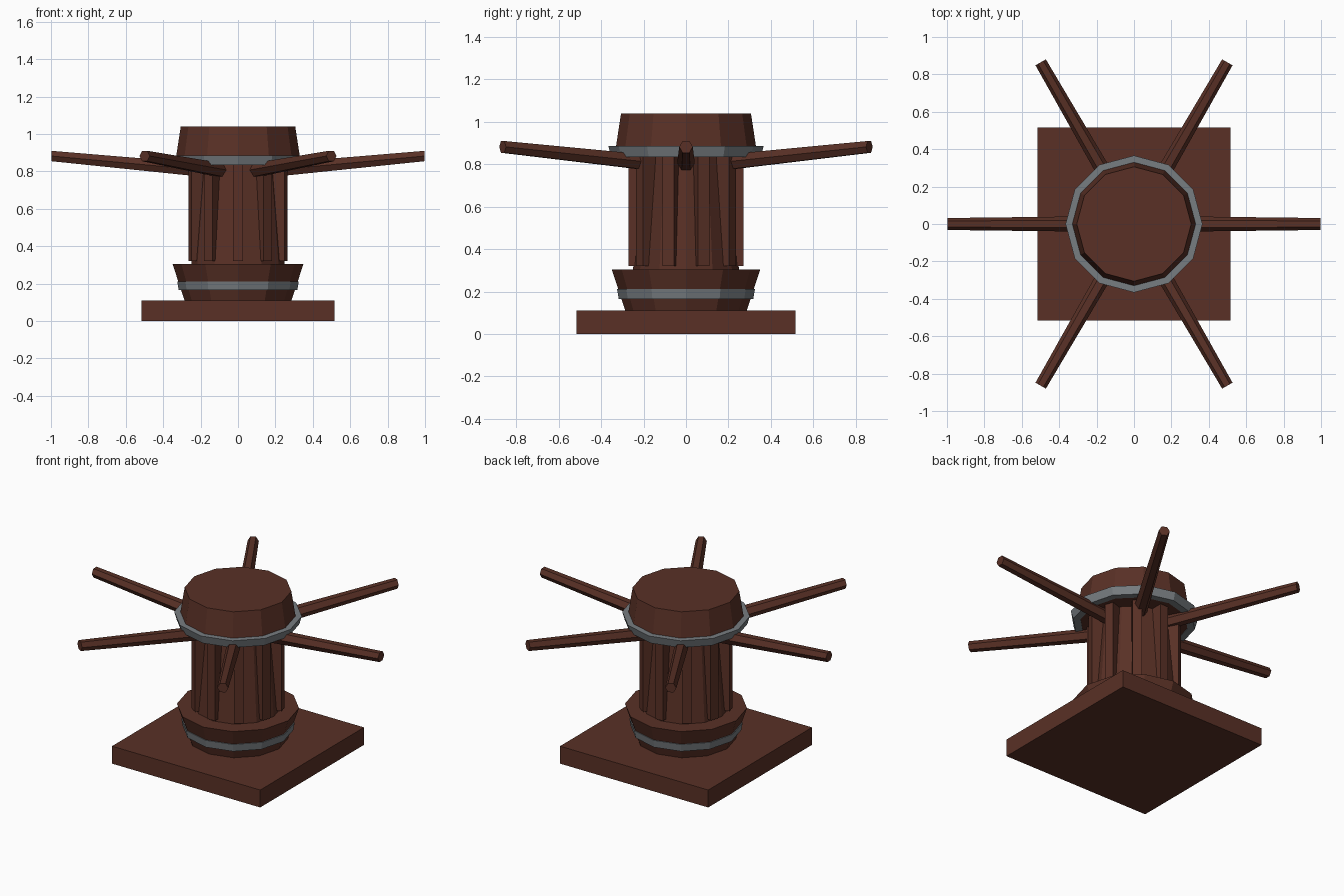
import bpy, bmesh, math
from mathutils import Matrix, Vector

cube = bpy.data.objects.get("Cube")
if cube:
    bpy.data.objects.remove(cube, do_unlink=True)


def material(name, rgb):
    m = bpy.data.materials.new(name)
    m.use_nodes = True
    m.diffuse_color = (*rgb, 1)
    bsdf = m.node_tree.nodes["Principled BSDF"]
    bsdf.inputs["Base Color"].default_value = (*rgb, 1)
    bsdf.inputs["Roughness"].default_value = 0.8
    return m


wood = material("dark brown wood", (0.100, 0.030, 0.019))
iron = material("grey iron", (0.185, 0.205, 0.220))


def finish(name, bm, mat):
    bmesh.ops.recalc_face_normals(bm, faces=bm.faces[:])
    mesh = bpy.data.meshes.new(name)
    bm.to_mesh(mesh)
    bm.free()
    mesh.materials.append(mat)
    obj = bpy.data.objects.new(name, mesh)
    bpy.context.collection.objects.link(obj)
    return obj


def box(name, size, centre, mat, angle=0):
    bm = bmesh.new()
    place = Matrix.Rotation(angle, 4, "Z") @ Matrix.Translation(centre) @ Matrix.Diagonal((*size, 1))
    bmesh.ops.create_cube(bm, size=1, matrix=place)
    return finish(name, bm, mat)


def turned(name, profile, mat, closed=False, sides=12):
    """Faceted solid from (radius, height) pairs; closed makes a hoop."""
    bm = bmesh.new()
    rings = []
    for r, z in profile:
        angles = [math.tau * i / sides for i in range(sides)]
        rings.append([bm.verts.new((r * math.cos(a), r * math.sin(a), z)) for a in angles])
    pairs = list(zip(rings, rings[1:]))
    if closed:
        pairs.append((rings[-1], rings[0]))
    else:
        bm.faces.new(rings[0])
        bm.faces.new(rings[-1])
    for low, high in pairs:
        for i in range(sides):
            j = (i + 1) % sides
            bm.faces.new((low[i], low[j], high[j], high[i]))
    return finish(name, bm, mat)


def bar(name, angle):
    """Six-sided push bar, thicker at the root and rising outward."""
    root, tip = Vector((0.15, 0, 0.803)), Vector((0.998, 0, 0.882))
    bm = bmesh.new()
    ends = []
    for centre, r in ((root, 0.042), (tip, 0.032)):
        corners = [math.tau * i / 6 for i in range(6)]
        ends.append([bm.verts.new(centre + Vector((0, r * math.cos(a), r * math.sin(a))))
                     for a in corners])
    for i in range(6):
        j = (i + 1) % 6
        bm.faces.new((ends[0][i], ends[0][j], ends[1][j], ends[1][i]))
    for end in ends:
        bm.faces.new(end)
    bm.transform(Matrix.Rotation(angle, 4, "Z"))
    return finish(name, bm, wood)


# Base and flared foot with its hoop
box("base_plate", (1.034, 1.034, 0.11), (0, 0, 0.055), wood)
turned("flared_foot", [(0.286, 0.11), (0.35, 0.305)], wood)
turned("foot_hoop", [(0.29, 0.165), (0.317, 0.165), (0.325, 0.212), (0.29, 0.212)], iron, closed=True)

# Tapered barrel with upright ribs
turned("barrel", [(0.25, 0.30), (0.205, 0.84)], wood)
for k in range(10):
    box(f"barrel_rib_{k + 1}", (0.12, 0.056, 0.525), (0.21, 0, 0.5825), wood,
        math.pi / 2 + math.tau * k / 10)

# Head with its hoop
turned("head", [(0.337, 0.838), (0.306, 1.04)], wood)
turned("head_hoop", [(0.31, 0.835), (0.352, 0.835), (0.366, 0.885), (0.31, 0.885)], iron, closed=True)

# Push bars
for k in range(6):
    bar(f"push_bar_{k + 1}", math.tau * k / 6)
